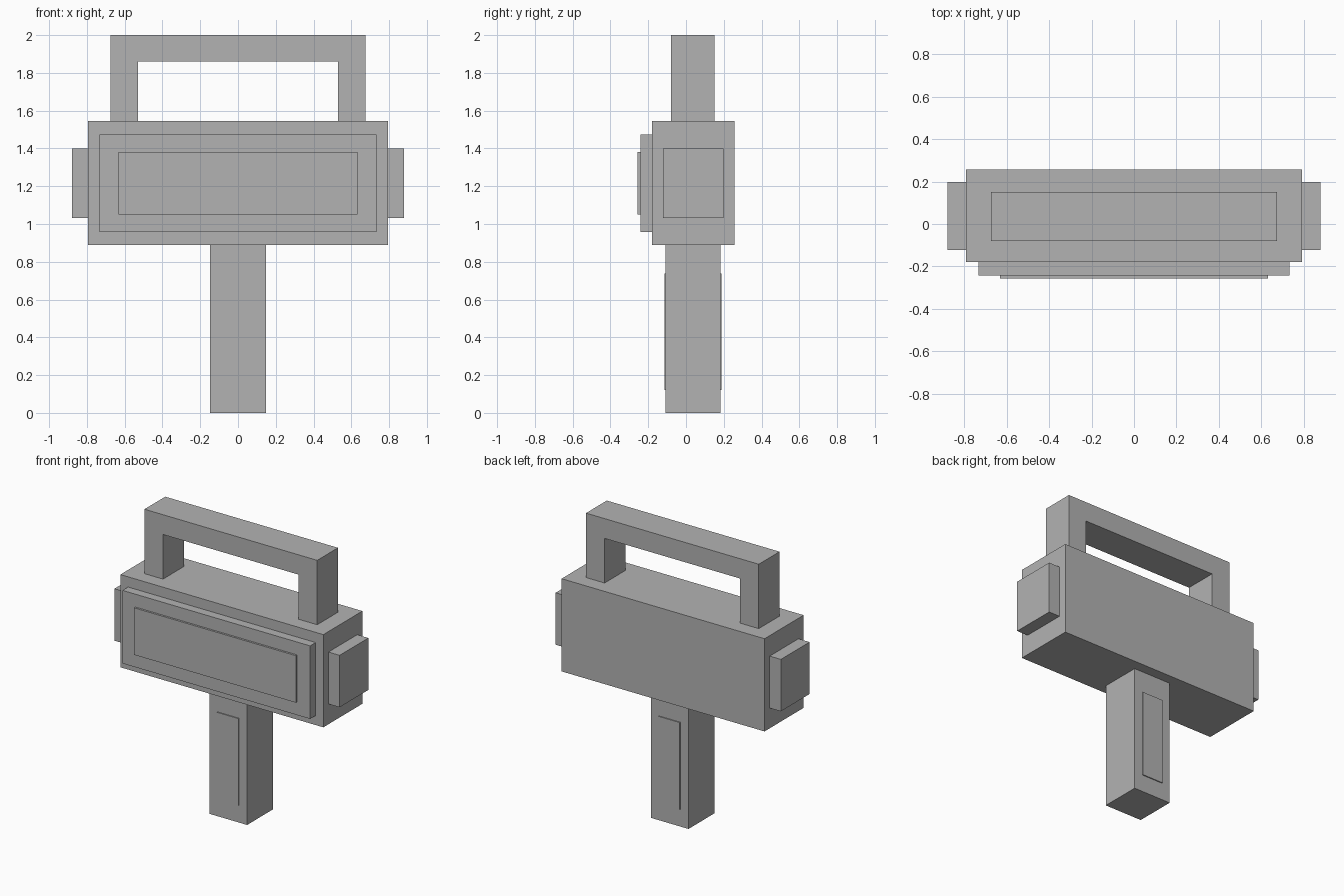
import bpy
import bmesh

if "Cube" in bpy.data.objects:
    bpy.data.objects.remove(bpy.data.objects["Cube"])

grey = bpy.data.materials.new("plain_grey")
grey.diffuse_color = (0.45, 0.45, 0.45, 1)
grey.use_nodes = True
grey.node_tree.nodes["Principled BSDF"].inputs["Base Color"].default_value = grey.diffuse_color


def finish(name, bm):
    bmesh.ops.recalc_face_normals(bm, faces=bm.faces)
    mesh = bpy.data.meshes.new(name)
    bm.to_mesh(mesh)
    bm.free()
    mesh.materials.append(grey)
    obj = bpy.data.objects.new(name, mesh)
    bpy.context.collection.objects.link(obj)
    return obj


def box(name, x, y, z):
    """Box from (min, max) ranges."""
    bm = bmesh.new()
    bmesh.ops.create_cube(bm, size=1)
    for v in bm.verts:
        v.co = [r[0] if c < 0 else r[1] for c, r in zip(v.co, (x, y, z))]
    return finish(name, bm)


def extrude_xz(name, profile, y0, y1):
    """Profile in the front plane, pulled along y."""
    bm = bmesh.new()
    face = bm.faces.new([bm.verts.new((x, y0, z)) for x, z in profile])
    ext = bmesh.ops.extrude_face_region(bm, geom=[face])
    verts = [g for g in ext["geom"] if isinstance(g, bmesh.types.BMVert)]
    bmesh.ops.translate(bm, verts=verts, vec=(0, y1 - y0, 0))
    return finish(name, bm)


# Main housing with stepped front panel
box("housing", (-0.793, 0.793), (-0.18, 0.256), (0.89, 1.545))
box("front_bezel", (-0.733, 0.733), (-0.242, -0.18), (0.957, 1.473))
box("front_screen", (-0.632, 0.632), (-0.256, -0.242), (1.05, 1.382))

# Side blocks
for side, x in (("left", (-0.88, -0.793)), ("right", (0.793, 0.88))):
    box(side + "_side_block", x, (-0.123, 0.198), (1.033, 1.4))

# Top carrying handle, an upside-down U
half = [(0.675, 2.0), (0.675, 1.545), (0.53, 1.545), (0.53, 1.86)]
extrude_xz("top_handle", half + [(-x, z) for x, z in reversed(half)], -0.08, 0.152)

# Lower grip with thin plates front and back
box("grip", (-0.147, 0.147), (-0.108, 0.182), (0, 0.89))
box("grip_front_plate", (-0.083, 0.083), (-0.115, -0.108), (0.122, 0.737))
box("grip_back_plate", (-0.083, 0.083), (0.182, 0.189), (0.122, 0.737))
